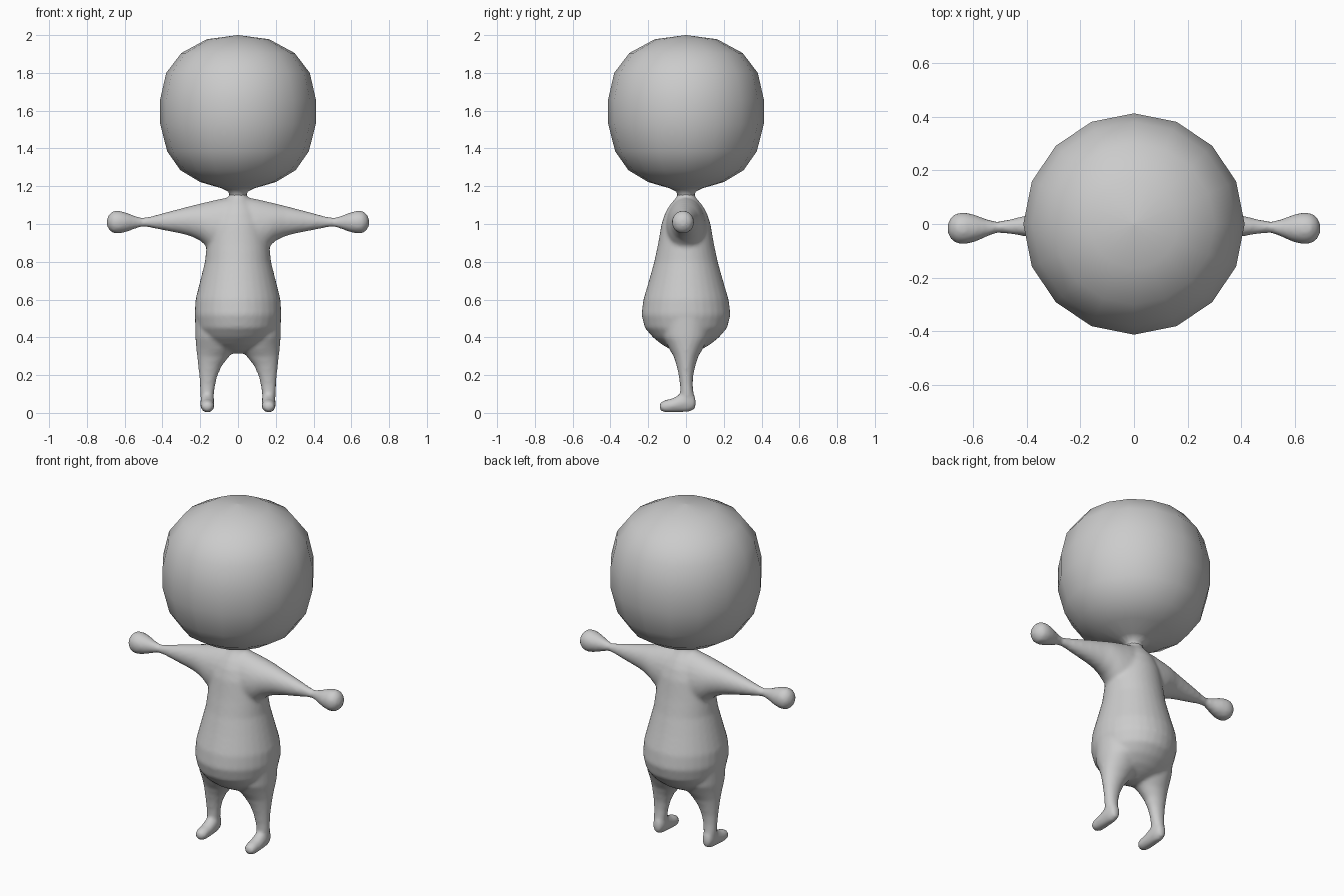
import bpy, bmesh, math
from mathutils import Vector

skin = bpy.data.materials.new("plain_grey")
skin.diffuse_color = (0.6, 0.6, 0.6, 1)


def finish(bm, name):
    """Turn a bmesh into a smooth grey object."""
    bmesh.ops.recalc_face_normals(bm, faces=bm.faces[:])
    for f in bm.faces:
        f.smooth = True
    me = bpy.data.meshes.new(name)
    bm.to_mesh(me)
    bm.free()
    me.materials.append(skin)
    ob = bpy.data.objects.new(name, me)
    bpy.context.collection.objects.link(ob)
    return ob


def loft(bm, sections, u, v, n=24, caps=(True, True)):
    """Skin ellipses given as (centre, half width along u, half width along v)."""
    u, v = Vector(u), Vector(v)
    rings = []
    for c, a, b in sections:
        rings.append([bm.verts.new(Vector(c) + u * (a * math.cos(t)) + v * (b * math.sin(t)))
                      for t in (2 * math.pi * i / n for i in range(n))])
    for r, s in zip(rings, rings[1:]):
        for i in range(n):
            j = (i + 1) % n
            bm.faces.new((r[i], r[j], s[j], s[i]))
    for ring, cap in zip((rings[0], rings[-1]), caps):
        if cap:
            bm.faces.new(ring)


X, Y, Z = (1, 0, 0), (0, 1, 0), (0, 0, 1)

# Body: torso, arms, legs and feet fused into one skin
bm = bmesh.new()

# Torso: z, half width, half depth
torso = [(.315, .03, .03), (.335, .10, .08), (.36, .15, .125), (.40, .19, .175), (.45, .215, .218),
         (.52, .23, .236), (.60, .225, .226), (.70, .20, .196), (.80, .175, .168),
         (.90, .165, .147), (1.0, .15, .13), (1.06, .12, .11), (1.10, .09, .086),
         (1.13, .06, .06), (1.15, .045, .045), (1.18, .045, .045)]
loft(bm, [((0, 0, z), w, d) for z, w, d in torso], X, Y, 32)

# Arm with hand: x, centre y, bottom z, top z, half depth
arm = [(0, 0, .80, 1.15, .11), (.10, 0, .83, 1.132, .105), (.16, 0, .875, 1.118, .095),
       (.20, 0, .912, 1.108, .085), (.25, -.002, .935, 1.096, .07), (.30, -.004, .949, 1.083, .06),
       (.40, -.007, .968, 1.057, .04), (.47, -.01, .982, 1.038, .026), (.51, -.012, .985, 1.032, .021),
       (.55, -.015, .973, 1.045, .033), (.59, -.016, .958, 1.060, .05), (.63, -.016, .949, 1.071, .06),
       (.66, -.016, .951, 1.069, .057), (.68, -.016, .966, 1.054, .043), (.693, -.016, .988, 1.032, .02)]

# Leg: z, inner x, outer x, centre y, half depth
leg = [(.04, .128, .195, .005, .04), (.10, .127, .20, .005, .036), (.15, .12, .202, .002, .034),
       (.20, .107, .206, 0, .039), (.25, .085, .211, 0, .05), (.30, .045, .217, 0, .066),
       (.34, .01, .221, 0, .09), (.40, .02, .226, 0, .12), (.50, .05, .228, 0, .12), (.60, .08, .20, 0, .08)]

# Foot: y, bottom z, top z, half width
foot = [(.052, .035, .07, .012), (.042, .015, .10, .027), (.01, .004, .12, .036), (-.03, .003, .10, .037),
        (-.07, .002, .078, .037), (-.11, .002, .068, .036), (-.13, .008, .06, .028), (-.142, .022, .045, .012)]

for s in (-1, 1):
    loft(bm, [((s * x, y, (a + b) / 2), d, (b - a) / 2) for x, y, a, b, d in arm], Y, Z)
    loft(bm, [((s * (a + b) / 2, y, z), (b - a) / 2, d) for z, a, b, y, d in leg], X, Y)
    loft(bm, [((s * .162, y, (a + b) / 2), w, (b - a) / 2) for y, a, b, w in foot], X, Z)

body = finish(bm, "body")
fuse = body.modifiers.new("fuse", 'REMESH')
fuse.mode = 'VOXEL'
fuse.voxel_size = 0.011
fuse.use_smooth_shade = True
soften = body.modifiers.new("soften", 'SMOOTH')
soften.factor = 0.5
soften.iterations = 6

# Head: coarse 16-sided ball that tapers into the neck (radius, z)
head = [(.045, 1.145), (.05, 1.17), (.09, 1.19), (.20, 1.222), (.305, 1.285), (.375, 1.385),
        (.412, 1.53), (.412, 1.66), (.38, 1.80), (.30, 1.905), (.165, 1.978), (.002, 2.0)]
bm = bmesh.new()
loft(bm, [((0, 0, z), r, r) for r, z in head], X, Y, 16, caps=(False, True))
finish(bm, "head")
